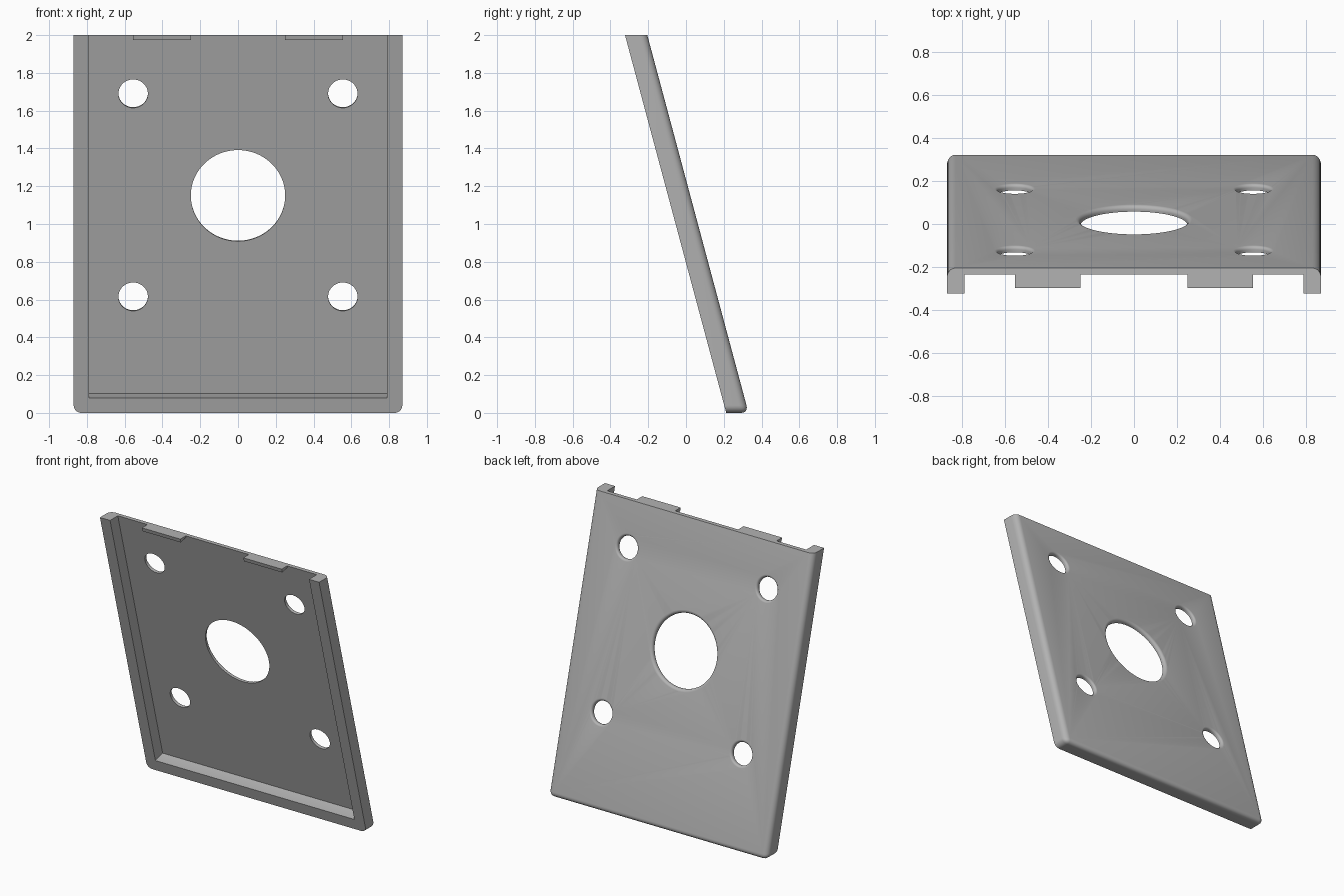
import bpy, bmesh, math
from mathutils import Matrix, Vector

if "Cube" in bpy.data.objects:
    bpy.data.objects.remove(bpy.data.objects["Cube"])

TILT = math.radians(15)
SLOPE = math.tan(TILT)
HALF_W, INNER_W, HEIGHT = 0.87, 0.79, 2.0
DEPTH, SHEET = 0.118, 0.03          # horizontal depth of rim and of sheet
FRONT = 0.213                       # y of the rim front at the base
ROUND = 0.04

grey = bpy.data.materials.new("plain grey")
grey.use_nodes = True
colour = (0.45, 0.45, 0.45, 1)
grey.diffuse_color = colour
grey.node_tree.nodes["Principled BSDF"].inputs["Base Color"].default_value = colour


def leaning(z, back=0.0):
    """Point on a leaning plane set back from the rim front."""
    return (FRONT + back - SLOPE * z, z)


def square_edge(z, back):
    """Point reached from the rim front at z, going square to the sheet."""
    step = back * math.cos(TILT)
    y, z = leaning(z)
    return (y + step * math.cos(TILT), z + step * math.sin(TILT))


def make_object(name, bm):
    bmesh.ops.recalc_face_normals(bm, faces=bm.faces)
    mesh = bpy.data.meshes.new(name)
    bm.to_mesh(mesh)
    bm.free()
    mesh.materials.append(grey)
    obj = bpy.data.objects.new(name, mesh)
    bpy.context.collection.objects.link(obj)
    return obj


def prism(profile, x0, x1):
    """Side profile (y, z) extruded along x."""
    bm = bmesh.new()
    face = bm.faces.new([bm.verts.new((x0, y, z)) for y, z in profile])
    out = bmesh.ops.extrude_face_region(bm, geom=[face])
    moved = [v for v in out["geom"] if isinstance(v, bmesh.types.BMVert)]
    bmesh.ops.translate(bm, verts=moved, vec=(x1 - x0, 0, 0))
    bmesh.ops.recalc_face_normals(bm, faces=bm.faces)
    return bm


def hole_cutter(x, z, radius, flare):
    """Round cutter, square to the sheet, flaring out at the back."""
    sheet = SHEET * math.cos(TILT)
    profile = [(0, -0.2), (radius, -0.2)]
    for i in range(7):
        a = math.radians(15 * i)
        profile.append((radius + flare * (1 - math.cos(a)),
                        sheet - flare + flare * math.sin(a)))
    profile += [(radius + flare, 0.2), (0, 0.2)]
    bm = bmesh.new()
    verts = [bm.verts.new((r, 0, h)) for r, h in profile]
    edges = [bm.edges.new(pair) for pair in zip(verts, verts[1:])]
    bmesh.ops.spin(bm, geom=verts + edges, cent=(0, 0, 0), axis=(0, 0, 1),
                   angle=math.tau, steps=64)
    bmesh.ops.remove_doubles(bm, verts=bm.verts, dist=1e-5)
    y, z = leaning(z, DEPTH - SHEET)
    turn = Matrix.Rotation(TILT - math.pi / 2, 4, "X")
    bm.transform(Matrix.Translation((x, y, z)) @ turn)
    return make_object("hole_cutter", bm)


def cut(target, cutter):
    mod = target.modifiers.new("cut", "BOOLEAN")
    mod.operation, mod.solver, mod.object = "DIFFERENCE", "EXACT", cutter
    bpy.context.view_layer.objects.active = target
    bpy.ops.object.modifier_apply(modifier=mod.name)
    bpy.data.objects.remove(cutter)


# Leaning panel with rounded back, side and base edges
bm = prism([leaning(0), leaning(0, DEPTH), leaning(HEIGHT, DEPTH), leaning(HEIGHT)],
           -HALF_W, HALF_W)
back_normal = Vector((0, math.cos(TILT), math.sin(TILT)))


def is_rounded(edge):
    normals = [f.normal for f in edge.link_faces]
    on_top = any(n.z > 0.9 for n in normals)
    on_front = any(n.dot(back_normal) < -0.9 for n in normals)
    return not on_top and not on_front


bm.normal_update()
bmesh.ops.bevel(bm, geom=[e for e in bm.edges if is_rounded(e)], offset=ROUND,
                segments=6, profile=0.5, affect="EDGES")
panel = make_object("panel", bm)

# Shallow tray open at the top
recess = DEPTH - SHEET
tray = prism([leaning(0.08), square_edge(0.08, recess), leaning(2.3, recess),
              leaning(2.3, -0.2), square_edge(0.08, -0.2)], -INNER_W, INNER_W)
cut(panel, make_object("tray_cutter", tray))

# Central opening and four mounting holes
cut(panel, hole_cutter(0, 1.15, 0.25, 0.02))
for x in (-0.555, 0.555):
    for z in (0.615, 1.69):
        cut(panel, hole_cutter(x, z, 0.078, 0.016))

bpy.ops.object.select_all(action="DESELECT")
panel.select_set(True)
bpy.context.view_layer.objects.active = panel
bpy.ops.object.shade_smooth_by_angle(angle=math.radians(30))

# Two small tabs on the top edge
reach = 0.062
for name, x0, x1 in (("left_tab", 0.25, 0.555), ("right_tab", -0.555, -0.25)):
    start = recess - reach
    y, z = leaning(1.973, start)
    run = reach * math.cos(TILT) ** 2
    profile = [(y, z), (y + run, z + run * SLOPE),
               leaning(HEIGHT, recess), leaning(HEIGHT, start)]
    make_object(name, prism(profile, x0, x1))
